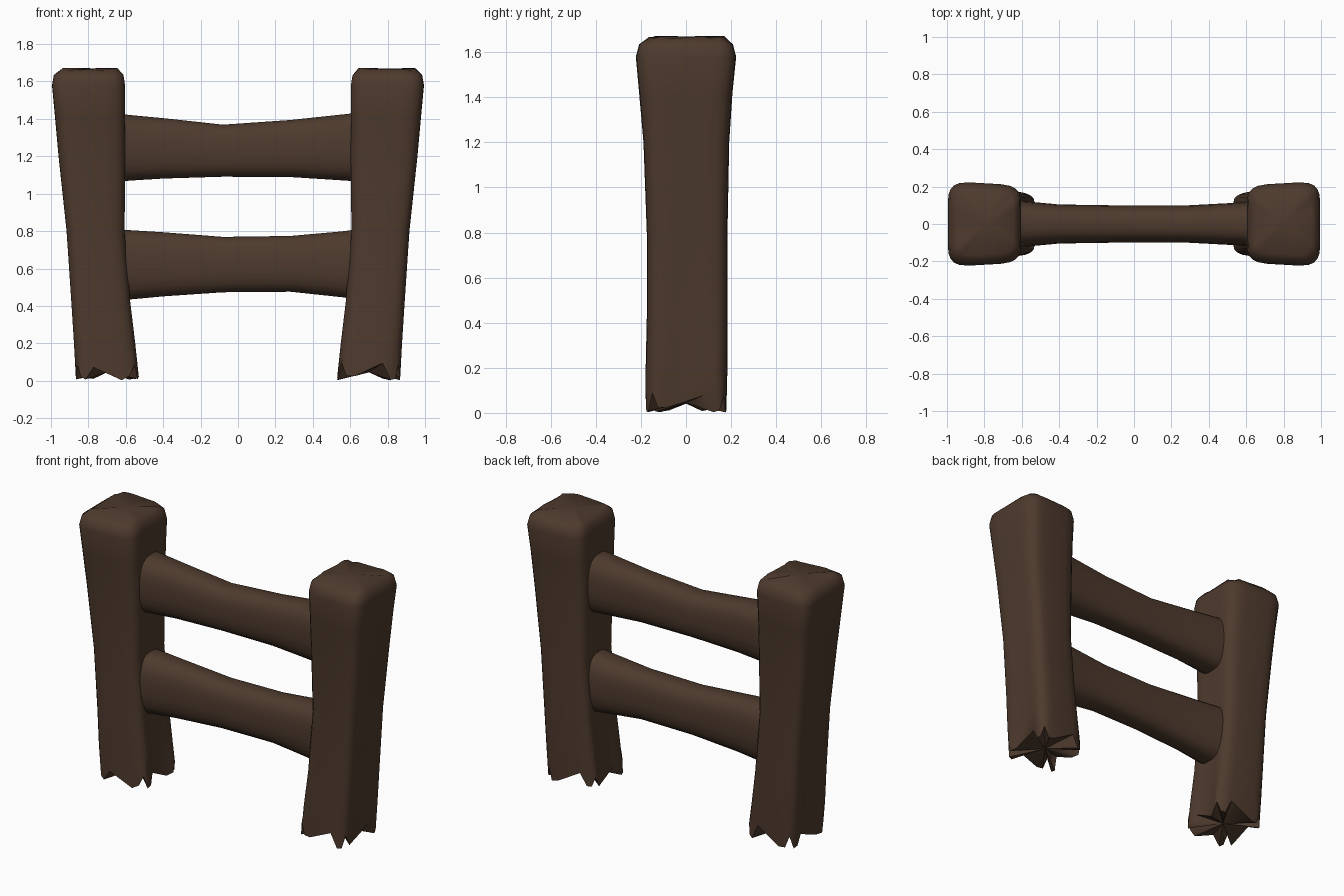
import bpy, bmesh, math, random
from mathutils import Vector

if "Cube" in bpy.data.objects:
    bpy.data.objects.remove(bpy.data.objects["Cube"], do_unlink=True)

rng = random.Random(4)
SIDES = 24

wood = bpy.data.materials.new("dark_brown_wood")
wood.use_nodes = True
wood.diffuse_color = (0.075, 0.042, 0.026, 1)
wood.node_tree.nodes["Principled BSDF"].inputs["Base Color"].default_value = wood.diffuse_color
wood.node_tree.nodes["Principled BSDF"].inputs["Roughness"].default_value = 0.9


def section(power):
    """Unit rounded square; a lower power gives squarer corners."""
    for i in range(SIDES):
        a = math.tau * (i + 0.5) / SIDES
        c, s = math.cos(a), math.sin(a)
        yield (math.copysign(abs(c) ** power, c), math.copysign(abs(s) ** power, s))


def loft(name, rings, caps, angle):
    """Skin a stack of rings, closing each end with a fan around a centre."""
    bm = bmesh.new()
    loops = [[bm.verts.new(p) for p in ring] for ring in rings]
    for low, high in zip(loops, loops[1:]):
        for i in range(SIDES):
            j = (i + 1) % SIDES
            bm.faces.new((low[i], low[j], high[j], high[i]))
    for loop, centre in zip((loops[0], loops[-1]), caps):
        tip = bm.verts.new(centre)
        for i in range(SIDES):
            bm.faces.new((loop[i], loop[(i + 1) % SIDES], tip))
    bmesh.ops.recalc_face_normals(bm, faces=bm.faces)
    mesh = bpy.data.meshes.new(name)
    bm.to_mesh(mesh)
    bm.free()
    mesh.materials.append(wood)
    obj = bpy.data.objects.new(name, mesh)
    bpy.context.collection.objects.link(obj)
    bpy.ops.object.select_all(action="DESELECT")
    obj.select_set(True)
    bpy.context.view_layer.objects.active = obj
    bpy.ops.object.shade_smooth_by_angle(angle=math.radians(angle))
    return obj


# Post levels: height, inner x, outer x, front y, back y, groove depth
LEVELS = [
    (0.05, 0.520, 0.875, -0.185, 0.185, 0.07),
    (0.20, 0.540, 0.885, -0.185, 0.190, 0.06),
    (0.42, 0.568, 0.898, -0.180, 0.190, 0.04),
    (0.80, 0.600, 0.922, -0.180, 0.190, 0.02),
    (1.20, 0.595, 0.965, -0.195, 0.198, 0.02),
    (1.42, 0.596, 0.985, -0.215, 0.213, 0.02),
    (1.58, 0.596, 1.000, -0.230, 0.230, 0.02),
    (1.635, 0.605, 0.990, -0.215, 0.215, 0.02),
    (1.665, 0.640, 0.950, -0.170, 0.175, 0.01),
]


def post(name, side):
    rings = []
    for k, (z, x0, x1, y0, y1, groove) in enumerate(LEVELS):
        ring = []
        for i, (u, v) in enumerate(section(0.42)):
            # Shallow grooves run down the middle of the inner and outer faces
            dent = groove * max(0, 1 - abs(v) * 1.4)
            x = (x0 + x1) / 2 + u * (x1 - x0) / 2
            x -= math.copysign(dent if u < 0 else dent * 0.6, u)
            y = (y0 + y1) / 2 + v * (y1 - y0) / 2 * (0.95 + 0.05 * u)
            rise = 0
            if k == 0:  # splintered foot
                rise = (0.035 if i % 3 == 0 else -0.035) + rng.uniform(-0.015, 0.015)
            elif k == len(LEVELS) - 1:
                rise = rng.uniform(-0.006, 0.008)
            ring.append(Vector((side * x, y, z + rise)))
        rings.append(ring)
    loft(name, rings, ((side * 0.70, 0, 0.045), (side * 0.79, 0, 1.67)), 50)


# Rail stations: x, half depth in y
STATIONS = [(-0.70, 0.13), (-0.56, 0.12), (-0.40, 0.105), (-0.08, 0.10),
            (0.28, 0.10), (0.56, 0.115), (0.70, 0.13)]


def rail(name, tops, bottoms):
    rings = []
    for (x, depth), top, bottom in zip(STATIONS, tops, bottoms):
        mid, half = (top + bottom) / 2, (top - bottom) / 2
        rings.append([Vector((x, v * depth, mid + u * half)) for u, v in section(0.75)])
    ends = [sum(r, Vector()) / SIDES for r in (rings[0], rings[-1])]
    loft(name, rings, ends, 60)


post("left_post", 1)
post("right_post", -1)
rail("upper_rail", (1.435, 1.42, 1.405, 1.37, 1.395, 1.425, 1.44),
     (1.06, 1.07, 1.08, 1.09, 1.088, 1.07, 1.06))
rail("lower_rail", (0.815, 0.805, 0.795, 0.77, 0.775, 0.80, 0.82),
     (0.425, 0.435, 0.45, 0.472, 0.475, 0.445, 0.42))
